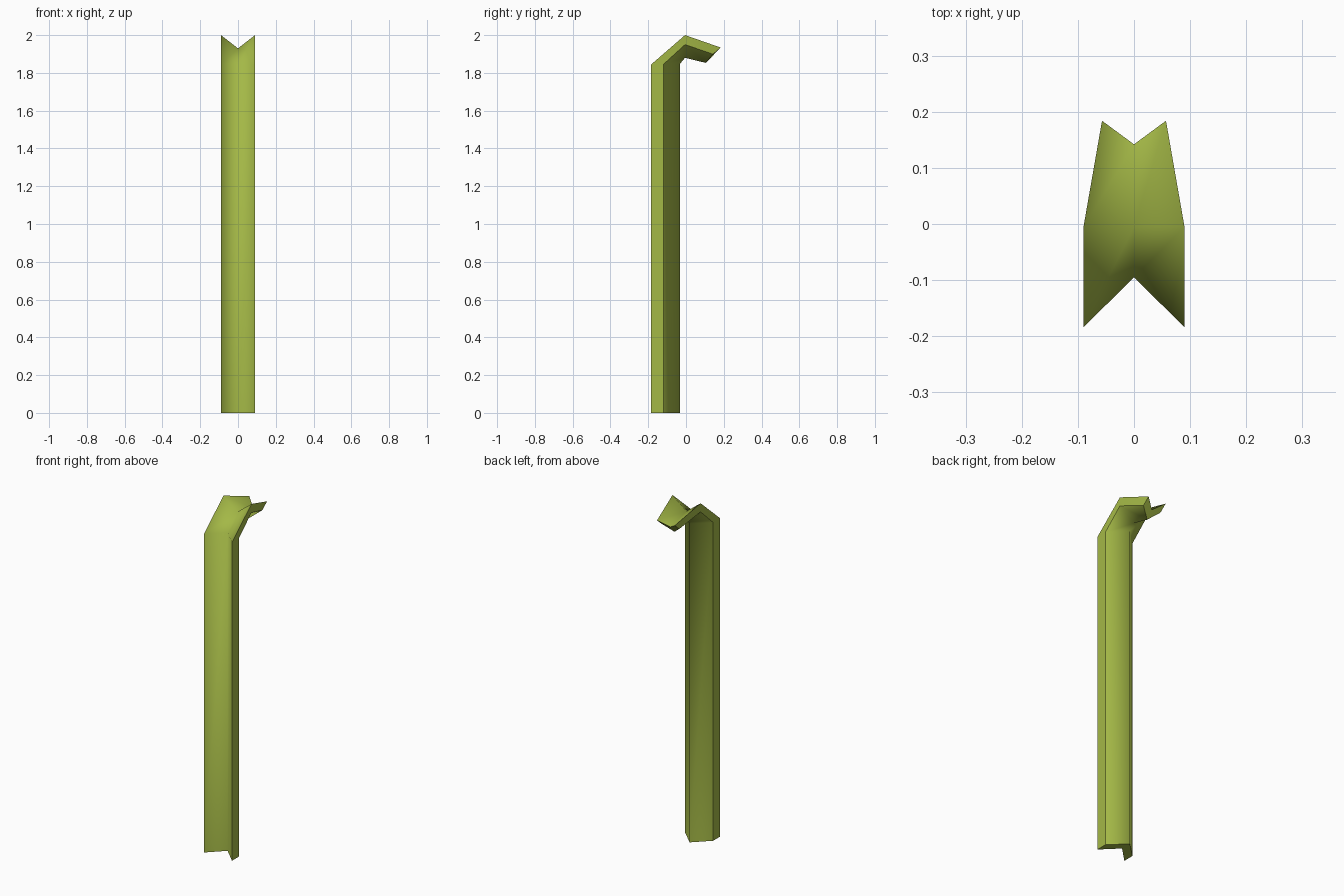
import bpy, bmesh

if "Cube" in bpy.data.objects:
    bpy.data.objects.remove(bpy.data.objects["Cube"])

# Sections along the blade: half width, then (y, z) of
# rim upper, crease upper, rim lower, crease lower
SECTIONS = [
    (0.09, (-0.184, 0.0), (-0.095, 0.0), (-0.12, 0.0), (-0.033, 0.0)),
    (0.09, (-0.184, 1.845), (-0.095, 1.845), (-0.12, 1.845), (-0.033, 1.847)),
    (0.09, (-0.005, 2.0), (-0.005, 1.93), (-0.005, 1.95), (-0.005, 1.88)),
    (0.057, (0.184, 1.934), (0.142, 1.895), (0.143, 1.899), (0.105, 1.853)),
]

green = bpy.data.materials.new("olive green")
green.diffuse_color = (0.37, 0.48, 0.062, 1)
green.use_nodes = True
green.node_tree.nodes["Principled BSDF"].inputs["Base Color"].default_value = green.diffuse_color

bm = bmesh.new()

# One closed V-shaped loop per section
loops = []
for w, rim, crease, rim_low, crease_low in SECTIONS:
    pts = [(-w, *rim), (0, *crease), (w, *rim),
           (w, *rim_low), (0, *crease_low), (-w, *rim_low)]
    loops.append([bm.verts.new(p) for p in pts])

# Bridge the loops; long rim edges are sharp, the V crease stays smooth
for a, b in zip(loops, loops[1:]):
    for i in range(6):
        j = (i + 1) % 6
        bm.faces.new((a[i], a[j], b[j], b[i]))
    for i in (0, 2, 3, 5):
        bm.edges.get((a[i], b[i])).smooth = False

# End caps, each two quads meeting at the crease
for l in (loops[0], loops[-1]):
    bm.faces.new((l[0], l[1], l[4], l[5]))
    bm.faces.new((l[1], l[2], l[3], l[4]))
    for i in range(6):
        bm.edges.get((l[i], l[(i + 1) % 6])).smooth = False

bmesh.ops.recalc_face_normals(bm, faces=bm.faces)
for f in bm.faces:
    f.smooth = True

mesh = bpy.data.meshes.new("leaf_blade")
bm.to_mesh(mesh)
bm.free()
mesh.materials.append(green)
blade = bpy.data.objects.new("leaf_blade", mesh)
bpy.context.collection.objects.link(blade)
